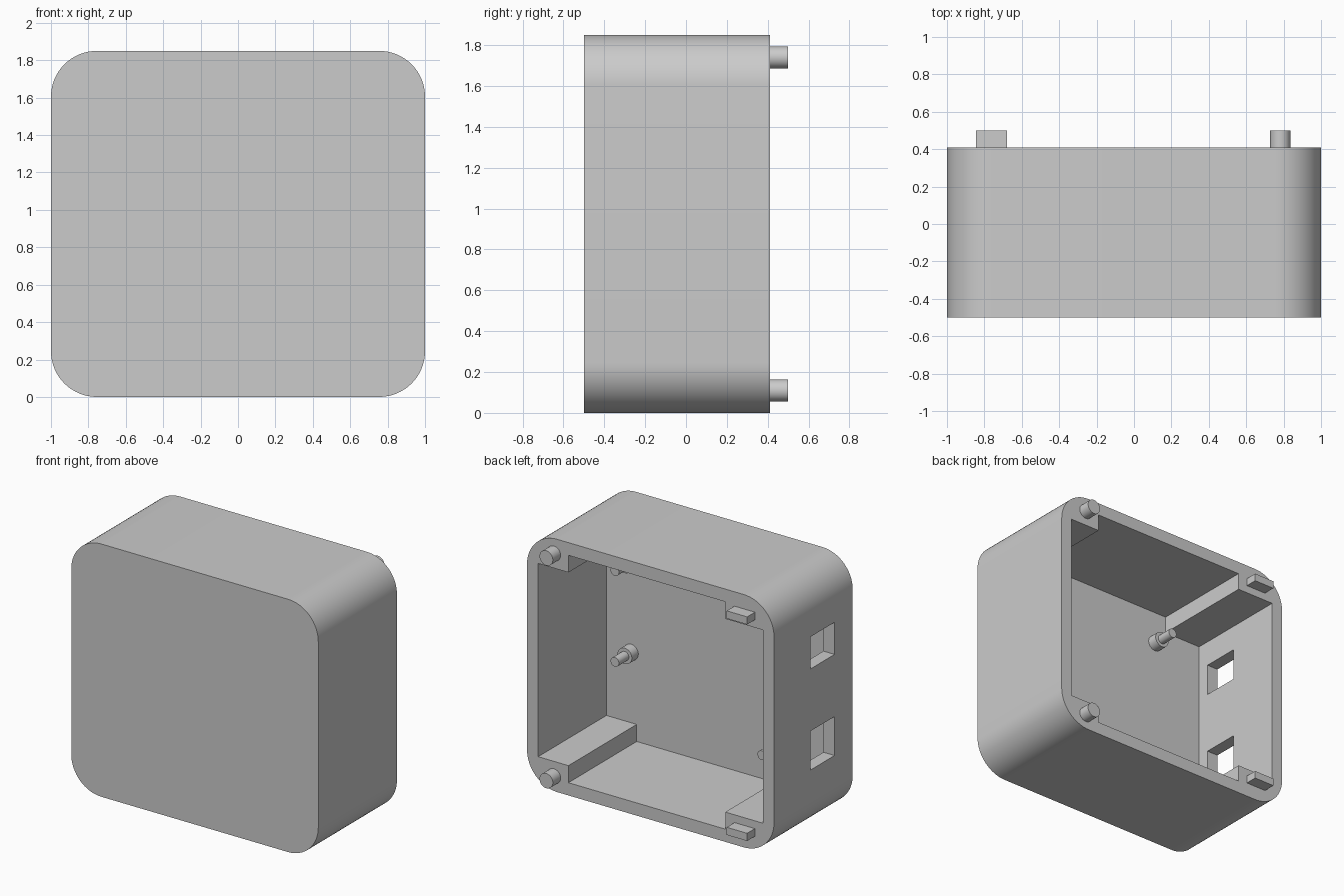
import bpy, bmesh, math
from mathutils import Matrix

if "Cube" in bpy.data.objects:
    bpy.data.objects.remove(bpy.data.objects["Cube"])

grey = bpy.data.materials.new("plain_grey")
grey.diffuse_color = (0.6, 0.6, 0.6, 1)
grey.use_nodes = True
grey.node_tree.nodes["Principled BSDF"].inputs["Base Color"].default_value = grey.diffuse_color

H = 1.85                      # overall height
Y0, YI, Y1 = -0.5, -0.38, 0.41  # outer front, inner front wall, rear rim


def finish(name, bm):
    bmesh.ops.recalc_face_normals(bm, faces=bm.faces)
    me = bpy.data.meshes.new(name)
    bm.to_mesh(me)
    bm.free()
    ob = bpy.data.objects.new(name, me)
    bpy.context.collection.objects.link(ob)
    me.materials.append(grey)
    return ob


def prism(name, pts, y0, y1):
    """Extrude an x-z outline along y."""
    bm = bmesh.new()
    face = bm.faces.new([bm.verts.new((x, y0, z)) for x, z in pts])
    ext = bmesh.ops.extrude_face_region(bm, geom=[face])
    verts = [v for v in ext["geom"] if isinstance(v, bmesh.types.BMVert)]
    bmesh.ops.translate(bm, verts=verts, vec=(0, y1 - y0, 0))
    return finish(name, bm)


def box(name, x0, x1, y0, y1, z0, z1):
    return prism(name, [(x0, z0), (x1, z0), (x1, z1), (x0, z1)], y0, y1)


def rod(name, x, z, r, y0, y1):
    bm = bmesh.new()
    m = Matrix.Translation((x, (y0 + y1) / 2, z)) @ Matrix.Rotation(math.pi / 2, 4, 'X')
    bmesh.ops.create_cone(bm, cap_ends=True, segments=32, radius1=r, radius2=r,
                          depth=y1 - y0, matrix=m)
    ob = finish(name, bm)
    smooth(ob)
    return ob


def activate(ob):
    bpy.ops.object.select_all(action='DESELECT')
    ob.select_set(True)
    bpy.context.view_layer.objects.active = ob


def smooth(ob):
    activate(ob)
    bpy.ops.object.shade_smooth_by_angle(angle=math.radians(30))


def cut(ob, cutter):
    mod = ob.modifiers.new("cut", 'BOOLEAN')
    mod.operation, mod.solver, mod.object = 'DIFFERENCE', 'EXACT', cutter
    activate(ob)
    bpy.ops.object.modifier_apply(modifier=mod.name)
    bpy.data.objects.remove(cutter)


# Rounded case outline
R, N = 0.245, 16
outline = []
for k, (cx, cz) in enumerate([(1 - R, H - R), (R - 1, H - R), (R - 1, R), (1 - R, R)]):
    for i in range(N + 1):
        a = math.pi / 2 * (k + i / N)
        outline.append((cx + R * math.cos(a), cz + R * math.sin(a)))
case = prism("case", outline, Y0, Y1)

# Cavity that leaves a solid block in each corner
W, T, B = 0.91, 0.093, 0.218   # inner half width, wall, block top
XL, XR = -0.605, 0.665         # inner sides of the blocks
cavity = [(XL, T), (XR, T), (XR, B), (W, B), (W, H - B), (XR, H - B),
          (XR, H - T), (XL, H - T), (XL, H - B), (-W, H - B), (-W, B), (XL, B)]
cut(case, prism("cavity_cutter", cavity, YI, Y1 + 0.1))

# Two side windows for sockets
for z0, z1 in [(0.47, 0.755), (1.21, 1.445)]:
    cut(case, box("window_cutter", -1.1, -0.8, -0.29, -0.01, z0, z1))
smooth(case)

# Round pegs and flat tabs on the rear rim
for z in (0.11, H - 0.11):
    rod("rim_peg", 0.782, z, 0.054, Y1 - 0.02, 0.5)
for z in (0.133, H - 0.133):
    box("rim_tab", -0.845, -0.68, Y1 - 0.02, 0.5, z - 0.028, z + 0.028)

# Stepped mounting posts on the inner front wall
for x, z in [(0.71, 0.735), (0.71, 1.4), (-0.51, 1.51), (-0.48, 0.37)]:
    rod("post_base", x, z, 0.058, YI - 0.02, YI + 0.075)
    rod("post_pin", x, z, 0.034, YI + 0.06, YI + 0.19)
